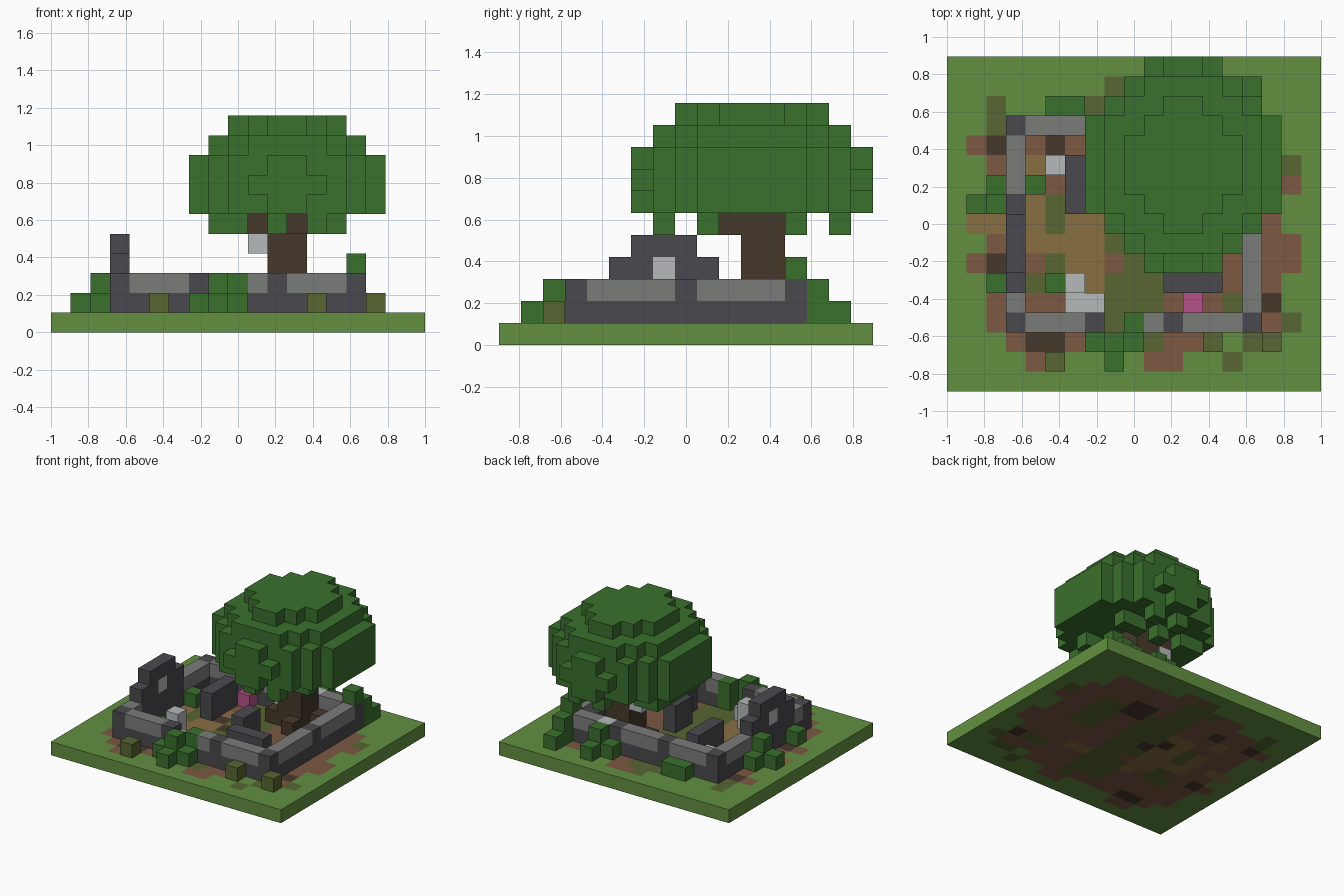
import bpy, bmesh

cube = bpy.data.objects.get("Cube")
if cube:
    bpy.data.objects.remove(cube, do_unlink=True)

CELL = 2 / 19
NX, NY = 19, 17


# Materials, one per colour, from 8-bit screen values
def make_material(name, rgb):
    lin = [((c / 255 + 0.055) / 1.055) ** 2.4 for c in rgb] + [1.0]
    mat = bpy.data.materials.new(name)
    mat.use_nodes = True
    mat.diffuse_color = lin
    bsdf = mat.node_tree.nodes["Principled BSDF"]
    bsdf.inputs["Base Color"].default_value = lin
    bsdf.inputs["Roughness"].default_value = 0.9
    return mat


MATS = {
    "grass": make_material("grass_green", (98, 144, 65)),
    "leaf": make_material("leaf_green", (58, 112, 45)),
    "dark": make_material("dark_stone", (74, 73, 79)),
    "mid": make_material("mid_stone", (122, 124, 122)),
    "pale": make_material("pale_stone", (182, 186, 186)),
    "bark": make_material("bark_brown", (70, 57, 43)),
    "red": make_material("red_earth", (124, 88, 66)),
    "tan": make_material("tan_earth", (136, 110, 66)),
    "olive": make_material("olive_moss", (88, 102, 50)),
    "pink": make_material("pink_flower", (182, 82, 138)),
}

SIDES = {
    (1, 0, 0): ((1, 0, 0), (1, 1, 0), (1, 1, 1), (1, 0, 1)),
    (-1, 0, 0): ((0, 0, 0), (0, 0, 1), (0, 1, 1), (0, 1, 0)),
    (0, 1, 0): ((0, 1, 0), (0, 1, 1), (1, 1, 1), (1, 1, 0)),
    (0, -1, 0): ((0, 0, 0), (1, 0, 0), (1, 0, 1), (0, 0, 1)),
    (0, 0, 1): ((0, 0, 1), (1, 0, 1), (1, 1, 1), (0, 1, 1)),
    (0, 0, -1): ((0, 0, 0), (0, 1, 0), (1, 1, 0), (1, 0, 0)),
}


# Turn a {cell: colour} dictionary into one mesh with only its outer faces
def build_blocks(name, cells):
    keys = sorted(set(cells.values()))
    bm = bmesh.new()
    verts = {}
    for (i, j, k), colour in cells.items():
        for (dx, dy, dz), corners in SIDES.items():
            if (i + dx, j + dy, k + dz) in cells:
                continue
            loop = []
            for a, b, c in corners:
                p = (i + a, j + b, k + c)
                if p not in verts:
                    verts[p] = bm.verts.new(((p[0] - NX / 2) * CELL,
                                             (p[1] - NY / 2) * CELL, p[2] * CELL))
                loop.append(verts[p])
            bm.faces.new(loop).material_index = keys.index(colour)
    mesh = bpy.data.meshes.new(name)
    bm.to_mesh(mesh)
    bm.free()
    for key in keys:
        mesh.materials.append(MATS[key])
    obj = bpy.data.objects.new(name, mesh)
    bpy.context.collection.objects.link(obj)


# Stack of blocks from the ground up
def stack(cells, i, j, colour, height=1):
    for k in range(1, height + 1):
        cells[i, j, k] = colour


# Ground slab: grass, with rectangular patches of earth laid over it
ground = {}


def patch(colour, i, j, wide=1, deep=1):
    for a in range(i, i + wide):
        for b in range(j, j + deep):
            ground[a, b, 0] = colour


patch("grass", 0, 0, NX, NY)

# Worn red earth around and under the ruin
for spot in ((2, 3, 15, 10), (3, 13, 13), (5, 14, 11), (3, 2, 11), (4, 1, 2),
             (10, 1, 2), (9, 15, 2), (17, 6, 1, 2), (17, 10), (1, 6), (1, 12)):
    patch("red", *spot)

# Mossy path from the gap in the wall
for spot in ((8, 3, 3, 9), (8, 12, 2, 3), (13, 8, 2, 4), (5, 8, 1, 2), (5, 6),
             (4, 5, 2), (14, 4, 2), (2, 13, 1, 2), (7, 14), (8, 15), (17, 11),
             (17, 3), (15, 2, 2), (10, 2), (14, 1)):
    patch("olive", *spot)
patch("red", 8, 6)

# Sandy floor
for spot in ((4, 7, 4), (6, 8, 2), (4, 8), (6, 6, 2), (7, 5), (1, 8, 2),
             (4, 9), (6, 9), (4, 11), (6, 10, 2), (11, 5, 2)):
    patch("tan", *spot)

# Dark soil
for spot in ((2, 12), (5, 12), (7, 9), (8, 8), (2, 6), (16, 4), (4, 2, 2),
             (11, 11, 2, 2)):
    patch("bark", *spot)
build_blocks("ground_slab", ground)

# Ruined walls: dark foot course, coloured top course, gaps as dots
walls = {}
COURSE = {"D": "dark", "M": "mid", "L": "pale"}


def wall(pattern, start, step):
    for n, letter in enumerate(pattern):
        if letter != ".":
            i, j = start[0] + step[0] * n, start[1] + step[1] * n
            walls[i, j, 1] = "dark"
            walls[i, j, 2] = COURSE[letter]


wall("DMMMD..MDMMMD", (3, 3), (1, 0))
wall("DMMMDMMMDLMMD", (3, 13), (1, 0))
wall("DMDDDDDMMMD", (3, 3), (0, 1))
wall("DMMMMDMMMMD", (15, 3), (0, 1))
build_blocks("ruined_walls", walls)

# Arch standing on the side wall, with a pale filling
arch = {(3, j, 3): "pale" if j == 7 else "dark" for j in range(5, 10)}
arch.update({(3, j, 4): "dark" for j in range(6, 9)})
build_blocks("wall_arch", arch)

# Loose stones inside the ruin
stones = {}
for j in (9, 10, 11):
    stack(stones, 6, j, "dark", 2)
for i in (11, 12, 13):
    stack(stones, i, 5, "dark", 2)
for j in (7, 8):
    stack(stones, 10, j, "dark", 2)
stack(stones, 6, 5, "pale", 2)
for i, j in ((6, 4), (7, 4), (5, 11), (10, 12)):
    stack(stones, i, j, "pale")
stones[10, 12, 4] = "pale"
build_blocks("loose_stones", stones)

# Bushes and moss clumps around the walls
bushes = {}
for i, j in ((7, 2), (9, 2), (8, 1), (1, 9), (2, 10), (2, 5), (4, 10), (5, 5),
             (5, 14), (6, 14), (11, 14), (12, 15), (15, 15)):
    stack(bushes, i, j, "leaf")
for i, j in ((8, 2), (9, 3), (2, 9), (12, 14), (15, 14)):
    stack(bushes, i, j, "leaf", 2)
bushes[15, 13, 3] = "leaf"
for i, j in ((5, 1), (13, 2), (16, 2)):
    stack(bushes, i, j, "olive")
build_blocks("bushes", bushes)

# Flowers
flowers = {}
stack(flowers, 12, 4, "pink")
stack(flowers, 7, 12, "pink")
build_blocks("flowers", flowers)

# Tree trunk with roots and two branches
trunk = {}
for i in (11, 12):
    for j in (11, 12):
        stack(trunk, i, j, "bark", 5)
for i, j in ((10, 11), (13, 12), (12, 10)):
    stack(trunk, i, j, "bark")
trunk[10, 12, 5] = trunk[12, 10, 5] = "bark"
build_blocks("tree_trunk", trunk)

# Tree crown: round layers, with hanging tufts beneath
RADII = {5: 4.3, 6: 5.22, 7: 5.25, 8: 5.22, 9: 4.3, 10: 3.1}
crown = {}
for k, radius in RADII.items():
    for i in range(NX):
        for j in range(NY):
            inside = (i - 11.5) ** 2 + (j - 11) ** 2 <= radius ** 2
            tuft = i not in (7, 10, 12, 15) and (
                j in (7, 9, 13, 15) or (i < 10 and 10 <= j <= 12))
            if inside and (k > 5 or tuft):
                crown[i, j, k] = "leaf"
build_blocks("tree_crown", crown)
